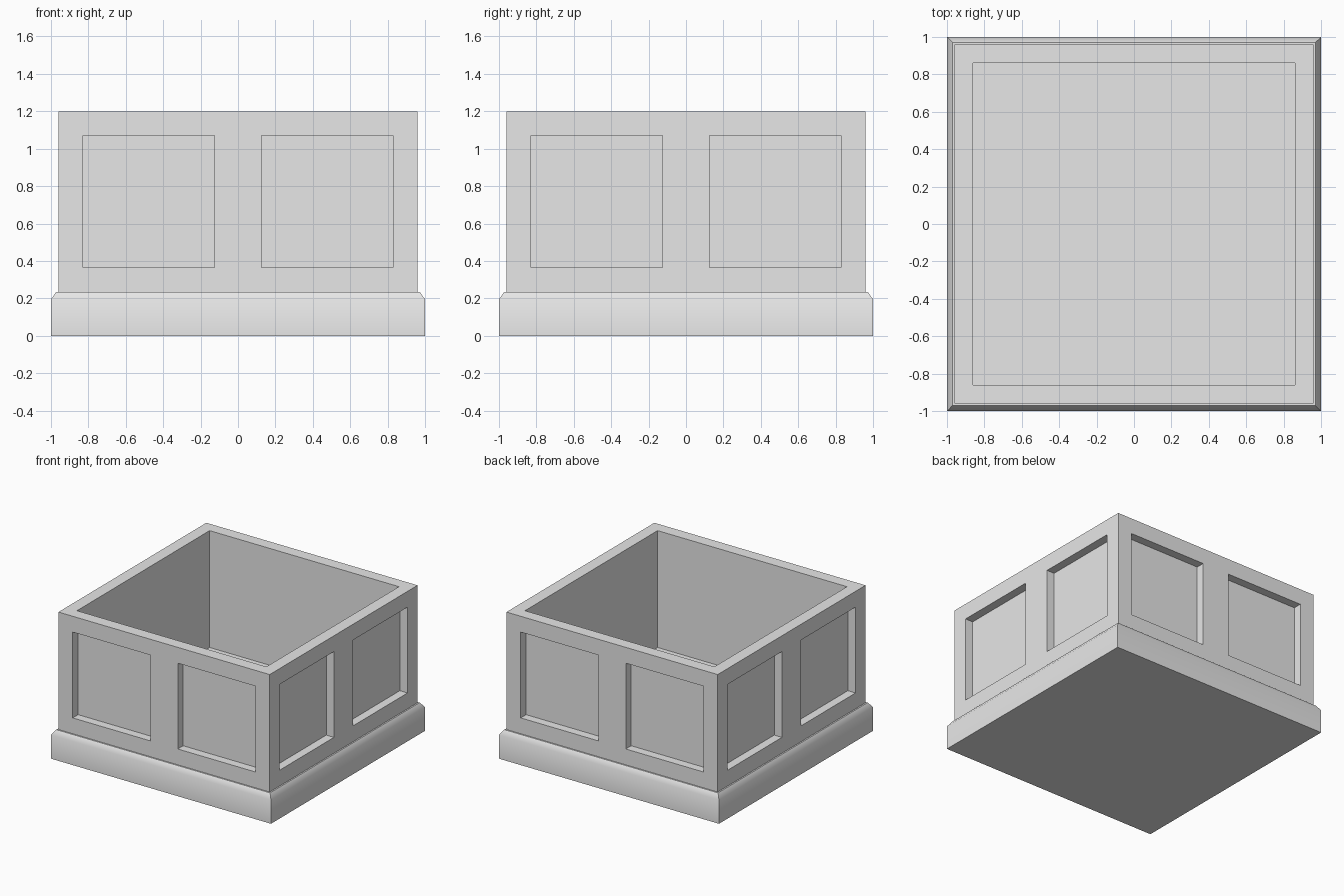
import bpy
import bmesh
from math import radians
from mathutils import Matrix, Vector

if "Cube" in bpy.data.objects:
    bpy.data.objects.remove(bpy.data.objects["Cube"])

WALL, RIM, HEIGHT = 0.96, 0.14, 1.2
PLINTH_TOP, CHAMFER = 0.235, 0.04
PANEL_IN, PANEL_OUT = 0.125, 0.83
PANEL_LOW, PANEL_HIGH, RECESS = 0.365, 1.07, 0.07

stone = bpy.data.materials.new("light_grey_stone")
stone.use_nodes = True
grey = (0.8, 0.8, 0.8, 1)
stone.diffuse_color = grey
stone.node_tree.nodes["Principled BSDF"].inputs["Base Color"].default_value = grey


def block(half, low, high):
    """Square block as a bmesh, with its top face."""
    bm = bmesh.new()
    size = Matrix.Diagonal((2 * half, 2 * half, high - low, 1))
    bmesh.ops.create_cube(bm, size=1, matrix=Matrix.Translation((0, 0, (low + high) / 2)) @ size)
    bm.normal_update()
    return bm, max(bm.faces, key=lambda f: f.normal.z)


def finish(bm, name):
    bmesh.ops.recalc_face_normals(bm, faces=bm.faces)
    mesh = bpy.data.meshes.new(name)
    bm.to_mesh(mesh)
    bm.free()
    mesh.materials.append(stone)
    obj = bpy.data.objects.new(name, mesh)
    bpy.context.collection.objects.link(obj)
    return obj


# Plinth: chamfered top, with soft shading across the lower chamfer edge only
bm, top = block(1, 0, PLINTH_TOP - CHAMFER)
bmesh.ops.inset_region(bm, faces=[top], thickness=CHAMFER, depth=CHAMFER)
for face in bm.faces:
    face.smooth = True
for edge in bm.edges:
    edge.smooth = all(abs(v.co.z - PLINTH_TOP + CHAMFER) < 0.001 for v in edge.verts)
finish(bm, "plinth")

# Planter box: hollow it out from the top
bm, top = block(WALL, 0.2, HEIGHT)
bmesh.ops.inset_region(bm, faces=[top], thickness=RIM)
top = bmesh.ops.extrude_discrete_faces(bm, faces=[top])["faces"][0]
for vert in top.verts:
    vert.co.z = PLINTH_TOP + 0.005

# Cut the panel outlines into the walls
cuts = [(axis, s * d) for axis in "XY" for s in (-1, 1) for d in (PANEL_IN, PANEL_OUT)]
cuts += [("Z", PANEL_LOW), ("Z", PANEL_HIGH)]
for axis, distance in cuts:
    normal = Vector([float(axis == a) for a in "XYZ"])
    bmesh.ops.bisect_plane(bm, geom=bm.verts[:] + bm.edges[:] + bm.faces[:],
                           plane_co=normal * distance, plane_no=normal)
bm.normal_update()


def is_panel(face):
    c = face.calc_center_median()
    across, out = sorted((abs(c.x), abs(c.y)))
    return (out > WALL - 0.01 and PANEL_IN < across < PANEL_OUT
            and PANEL_LOW < c.z < PANEL_HIGH)


# Push the two panels on each side inwards
panels = bmesh.ops.extrude_discrete_faces(bm, faces=[f for f in bm.faces if is_panel(f)])["faces"]
bm.normal_update()
for face in panels:
    bmesh.ops.translate(bm, verts=face.verts[:], vec=-RECESS * face.normal)
bmesh.ops.dissolve_limit(bm, angle_limit=radians(1), verts=bm.verts[:], edges=bm.edges[:])
finish(bm, "planter_box")
